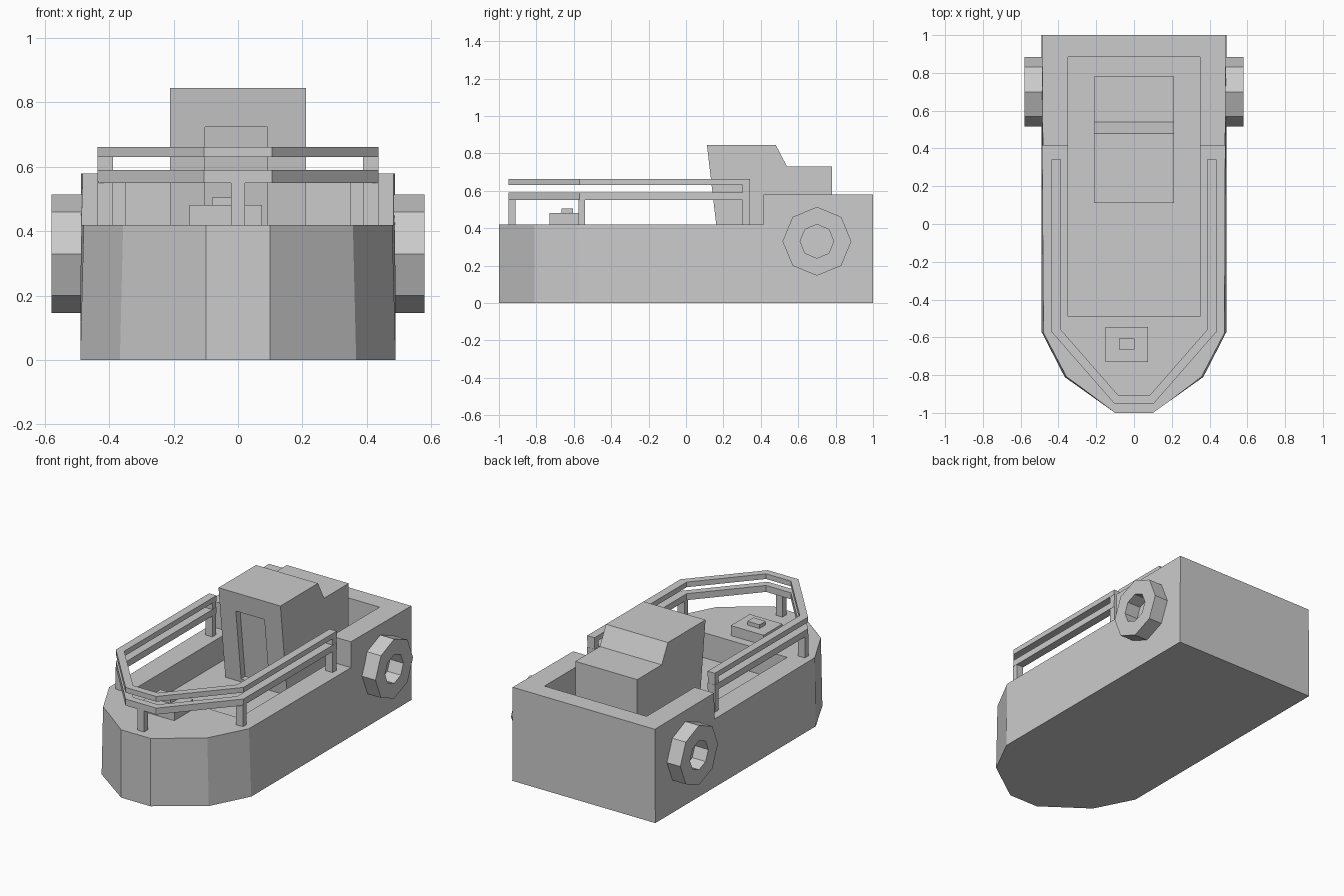
import bpy, bmesh, math

if "Cube" in bpy.data.objects:
    bpy.data.objects.remove(bpy.data.objects["Cube"])


def finish(name, bm):
    bmesh.ops.recalc_face_normals(bm, faces=bm.faces[:])
    mesh = bpy.data.meshes.new(name)
    bm.to_mesh(mesh)
    bm.free()
    ob = bpy.data.objects.new(name, mesh)
    bpy.context.collection.objects.link(ob)
    return ob


def loft(name, ring_a, ring_b):
    """Closed solid between two matching rings of 3D points."""
    bm = bmesh.new()
    a = [bm.verts.new(p) for p in ring_a]
    b = [bm.verts.new(p) for p in ring_b]
    n = len(a)
    bm.faces.new(a)
    bm.faces.new(b[::-1])
    for i in range(n):
        j = (i + 1) % n
        bm.faces.new((a[i], b[i], b[j], a[j]))
    return finish(name, bm)


def prism_z(name, pts, z0, z1):
    return loft(name, [(x, y, z0) for x, y in pts], [(x, y, z1) for x, y in pts])


def prism_x(name, pts, x0, x1):
    return loft(name, [(x0, y, z) for y, z in pts], [(x1, y, z) for y, z in pts])


def box(name, x0, x1, y0, y1, z0, z1):
    return prism_z(name, [(x0, y0), (x1, y0), (x1, y1), (x0, y1)], z0, z1)


def mirrored(half):
    return half + [(-x, y) for x, y in reversed(half)]


def cut(ob, cutter):
    cutter.hide_render = True
    mod = ob.modifiers.new("cut", 'BOOLEAN')
    mod.operation = 'DIFFERENCE'
    mod.solver = 'EXACT'
    mod.object = cutter
    bpy.context.view_layer.objects.active = ob
    bpy.ops.object.modifier_apply(modifier=mod.name)
    bpy.data.objects.remove(cutter)


# Hull: slightly tapered bow, lowered foredeck, sunken well
base = mirrored([(0.49, 1), (0.49, -0.57), (0.367, -0.81), (0.1, -1)])
top = mirrored([(0.487, 1), (0.475, -0.58), (0.353, -0.81), (0.1, -1)])
hull = loft("hull", [(x, y, 0) for x, y in base], [(x, y, 0.58) for x, y in top])
cut(hull, box("foredeck_cutter", -1, 1, -2, 0.415, 0.42, 1))
cut(hull, box("well_cutter", -0.35, 0.35, -0.49, 0.885, 0.265, 1))

# Cabin with leaning front and recessed doorway
cabin = prism_x("cabin", [(0.18, 0.26), (0.112, 0.845), (0.48, 0.845), (0.54, 0.73),
                          (0.78, 0.73), (0.78, 0.26)], -0.212, 0.212)
cut(cabin, prism_x("door_cutter", [(0, 0.285), (0, 0.724), (0.166, 0.724), (0.217, 0.285)],
                   -0.103, 0.092))

# Bow hatch
box("hatch", -0.15, 0.075, -0.73, -0.545, 0.415, 0.482)
box("hatch_handle", -0.08, 0.003, -0.665, -0.605, 0.475, 0.505)

# Two rails around the bow
outer = [(0.437, 0.342), (0.437, -0.57), (0.105, -0.95)]
inner = [(0.387, 0.342), (0.387, -0.56), (0.085, -0.905)]
rail_outline = mirrored(outer) + mirrored(inner)[::-1]
prism_z("lower_rail", rail_outline, 0.55, 0.59)
prism_z("upper_rail", rail_outline, 0.63, 0.662)

# Rail posts
box("bow_post", -0.022, 0.022, -0.95, -0.912, 0.415, 0.555)
for s, side in ((-1, "left"), (1, "right")):
    x0, x1 = sorted((s * 0.388, s * 0.436))
    box(side + "_front_post", x0, x1, -0.575, -0.54, 0.415, 0.555)
    box(side + "_rear_post", x0, x1, 0.303, 0.341, 0.415, 0.661)

    # Octagonal fender ring on the hull side
    bm = bmesh.new()
    rings = []
    for r, x in ((0.184, 0.48), (0.184, 0.58), (0.09, 0.58), (0.09, 0.48)):
        rings.append([bm.verts.new((s * x, 0.7 + r * math.sin(k * math.pi / 4),
                                    0.33 + r * math.cos(k * math.pi / 4))) for k in range(8)])
    for i in range(4):
        a, b = rings[i], rings[(i + 1) % 4]
        for k in range(8):
            m = (k + 1) % 8
            bm.faces.new((a[k], b[k], b[m], a[m]))
    finish(side + "_fender_ring", bm)
